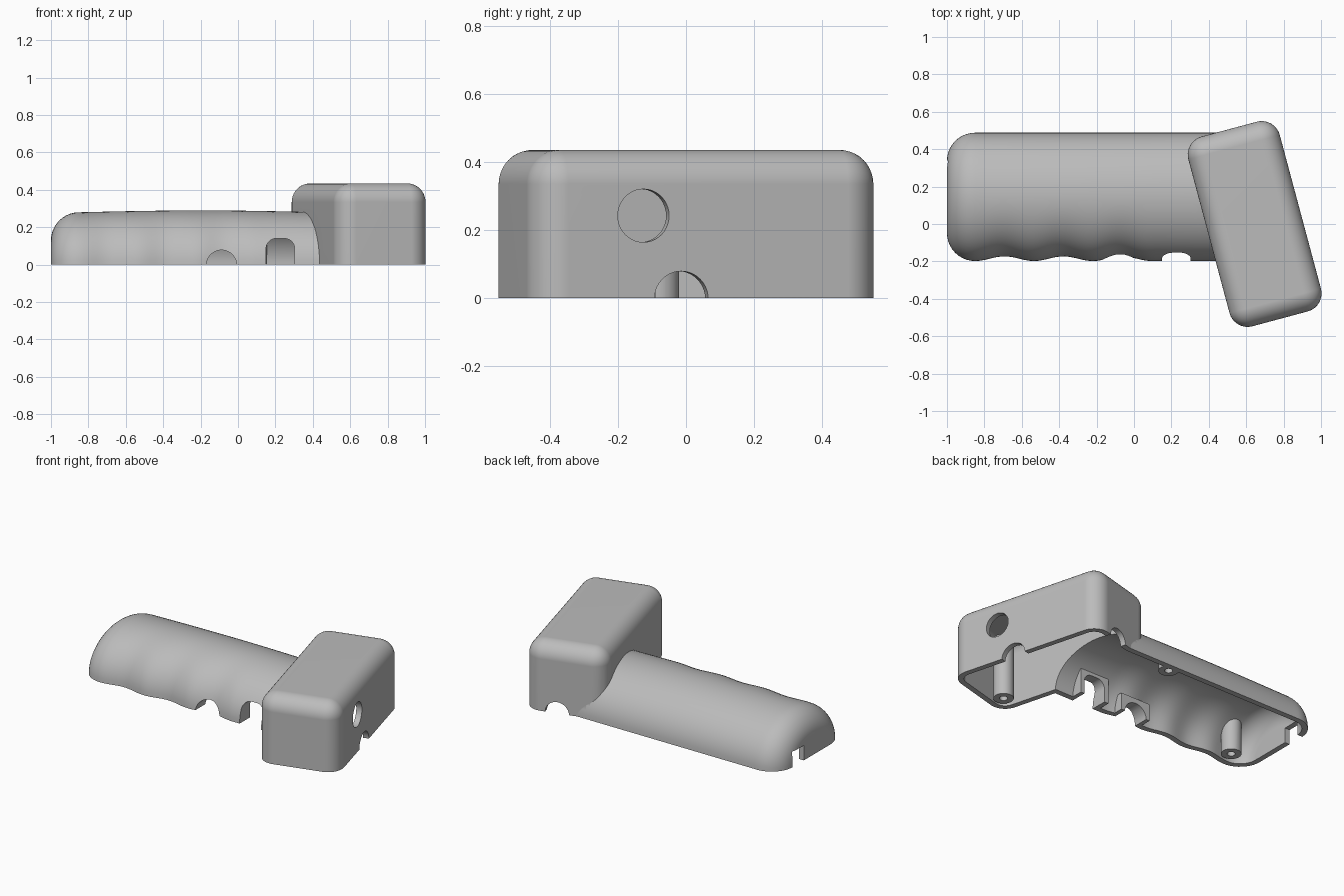
import bpy, bmesh, math
from mathutils import Matrix, Vector

cube = bpy.data.objects.get("Cube")
if cube:
    bpy.data.objects.remove(cube)

WALL = 0.035
HEAD = Matrix.Translation((0.645, 0, 0)) @ Matrix.Rotation(math.radians(15), 4, 'Z')

grey = bpy.data.materials.new("plain grey")
grey.use_nodes = True
grey.diffuse_color = (0.5, 0.5, 0.5, 1)
grey.node_tree.nodes["Principled BSDF"].inputs["Base Color"].default_value = (0.5, 0.5, 0.5, 1)


def finish(name, bm):
    bmesh.ops.recalc_face_normals(bm, faces=bm.faces)
    mesh = bpy.data.meshes.new(name)
    bm.to_mesh(mesh)
    bm.free()
    mesh.materials.append(grey)
    obj = bpy.data.objects.new(name, mesh)
    bpy.context.collection.objects.link(obj)
    return obj


def is_closed(mesh):
    bm = bmesh.new()
    bm.from_mesh(mesh)
    closed = len(bm.faces) > 0 and all(e.is_manifold for e in bm.edges)
    bm.free()
    return closed


def combine(target, tool, operation='DIFFERENCE'):
    """Apply a boolean, keeping the first solver that gives a closed, changed mesh."""
    tool.hide_render = True
    mod = target.modifiers.new("join", 'BOOLEAN')
    mod.operation, mod.object = operation, tool
    for solver in ('MANIFOLD', 'EXACT'):
        mod.solver = solver
        graph = bpy.context.evaluated_depsgraph_get()
        mesh = bpy.data.meshes.new_from_object(target.evaluated_get(graph))
        if is_closed(mesh) and len(mesh.vertices) != len(target.data.vertices):
            break
    target.modifiers.clear()
    target.data = mesh
    bpy.data.objects.remove(tool)


def box(name, x, y, z):
    bm = bmesh.new()
    bmesh.ops.create_cube(bm, size=1)
    for v in bm.verts:
        v.co = Vector([lo + (c + 0.5) * (hi - lo) for c, (lo, hi) in zip(v.co, (x, y, z))])
    return finish(name, bm)


def rod(name, centre, radius, length, axis='Z', frame=Matrix()):
    turn = {'X': Matrix.Rotation(math.pi / 2, 4, 'Y'),
            'Y': Matrix.Rotation(math.pi / 2, 4, 'X'), 'Z': Matrix()}[axis]
    bm = bmesh.new()
    bmesh.ops.create_cone(bm, cap_ends=True, segments=40, radius1=radius,
                          radius2=radius, depth=length)
    bm.transform(frame @ Matrix.Translation(centre) @ turn)
    return finish(name, bm)


def grip(name, inset, end, bottom):
    """Half-elliptic handle with a rounded end and finger waves on the front."""
    start, radius, arc = -1 + inset, 0.15 - inset, 32
    xs = [start + radius * (1 - math.cos(math.pi / 2 * i / 10)) for i in range(10)]
    xs += [-0.85 + (end + 0.85) * i / 56 for i in range(57)]
    bm = bmesh.new()
    rings = []
    for x in xs:
        k = max(0, -0.85 - x)
        drop = radius - math.sqrt(max(0, radius ** 2 - k ** 2)) + inset
        high = 0.28 + 0.01 * max(0, math.cos(math.pi * (x + 0.2) / 1.3)) - drop
        wide = 0.343 - drop
        wave = 0
        if -0.85 < x < 0.095:
            wave = 0.0125 * (1 - math.cos(math.tau * (x + 0.85) / 0.315))
        ring = []
        for j in range(arc + 1):
            a = math.pi * j / arc
            y = 0.145 + wide * math.cos(a) + wave * max(0, -math.cos(a))
            z = high * math.sin(a) if 0 < j < arc else bottom
            ring.append(bm.verts.new((x, y, z)))
        rings.append(ring)
    for a, b in zip(rings, rings[1:]):
        for j in range(len(a)):
            n = (j + 1) % len(a)
            bm.faces.new((a[j], a[n], b[n], b[j]))
    bm.faces.new(rings[0])
    bm.faces.new(rings[-1])
    return finish(name, bm)


def rounded_head(name, inset, bottom):
    bm = bmesh.new()
    bmesh.ops.create_cube(bm, size=1)
    top = 0.435 - inset
    for v in bm.verts:
        v.co = (v.co.x * 2 * (0.253 - inset), v.co.y * 2 * (0.525 - inset),
                top if v.co.z > 0 else bottom)
    edges = [e for e in bm.edges if any(v.co.z > 0.1 for v in e.verts)]
    bmesh.ops.bevel(bm, geom=edges, offset=0.1 - inset, segments=10, profile=0.5,
                    affect='EDGES', clamp_overlap=False)
    bmesh.ops.remove_doubles(bm, verts=bm.verts, dist=0.0001)
    bm.transform(HEAD)
    return finish(name, bm)


# Outer body
shell = grip("housing_shell", 0, 0.5, 0)
combine(shell, rounded_head("head_outer", 0, 0), 'UNION')

# Handle cavity, leaving screw posts and frames around the front openings
hollow = grip("handle_cavity", WALL, 0.6, -0.06)
FRAMES = (((0.12, 0.33), (-0.3, -0.09), (-0.1, 0.17)),
          ((-0.195, 0.02), (-0.3, -0.09), (-0.1, 0.11)))
for span in FRAMES:
    combine(hollow, box("frame", *span))
POSTS = ((0.096, 0.43, 0), (-0.81, -0.08, 0))
for spot in POSTS:
    combine(hollow, rod("post", spot, 0.06, 1))
combine(shell, hollow)

# Head cavity with its own post
HEAD_POST = (-0.13, -0.42, 0)
hollow = rounded_head("head_cavity", WALL, -0.06)
combine(hollow, rod("post", HEAD_POST, 0.06, 1.2, frame=HEAD))
combine(shell, hollow)

# Screw holes in the posts
for spot in POSTS:
    combine(shell, rod("screw_hole", spot, 0.024, 0.24))
combine(shell, rod("screw_hole", HEAD_POST, 0.024, 0.3, frame=HEAD))

# Openings in the outer side of the head
for y, z, r in ((-0.197, 0.242, 0.078), (-0.082, -0.003, 0.082), (0.196, -0.003, 0.183)):
    combine(shell, rod("side_opening", (0.25, y, z), r, 0.2, 'X', HEAD))
# Cable opening in the back of the head
combine(shell, rod("back_opening", (0.05, 0.52, -0.003), 0.075, 0.2, 'Y', HEAD))

# Front openings in the handle
combine(shell, rod("round_notch", (-0.088, -0.15, -0.003), 0.081, 0.3, 'Y'))
combine(shell, box("tall_notch", (0.15, 0.303), (-0.3, 0), (-0.05, 0.085)))
for x in (0.205, 0.248):
    combine(shell, rod("notch_corner", (x, -0.15, 0.085), 0.055, 0.3, 'Y'))
combine(shell, box("notch_top", (0.205, 0.248), (-0.3, 0), (0.05, 0.14)))

# Slot in the handle end
combine(shell, box("end_slot", (-1.1, -0.85), (0.225, 0.34), (-0.05, 0.097)))

# Smooth curved skin with crisp cut edges
bpy.ops.object.select_all(action='DESELECT')
shell.select_set(True)
bpy.context.view_layer.objects.active = shell
bpy.ops.object.shade_smooth_by_angle(angle=math.radians(30))
normals = shell.modifiers.new("even_normals", 'WEIGHTED_NORMAL')
normals.keep_sharp = True
